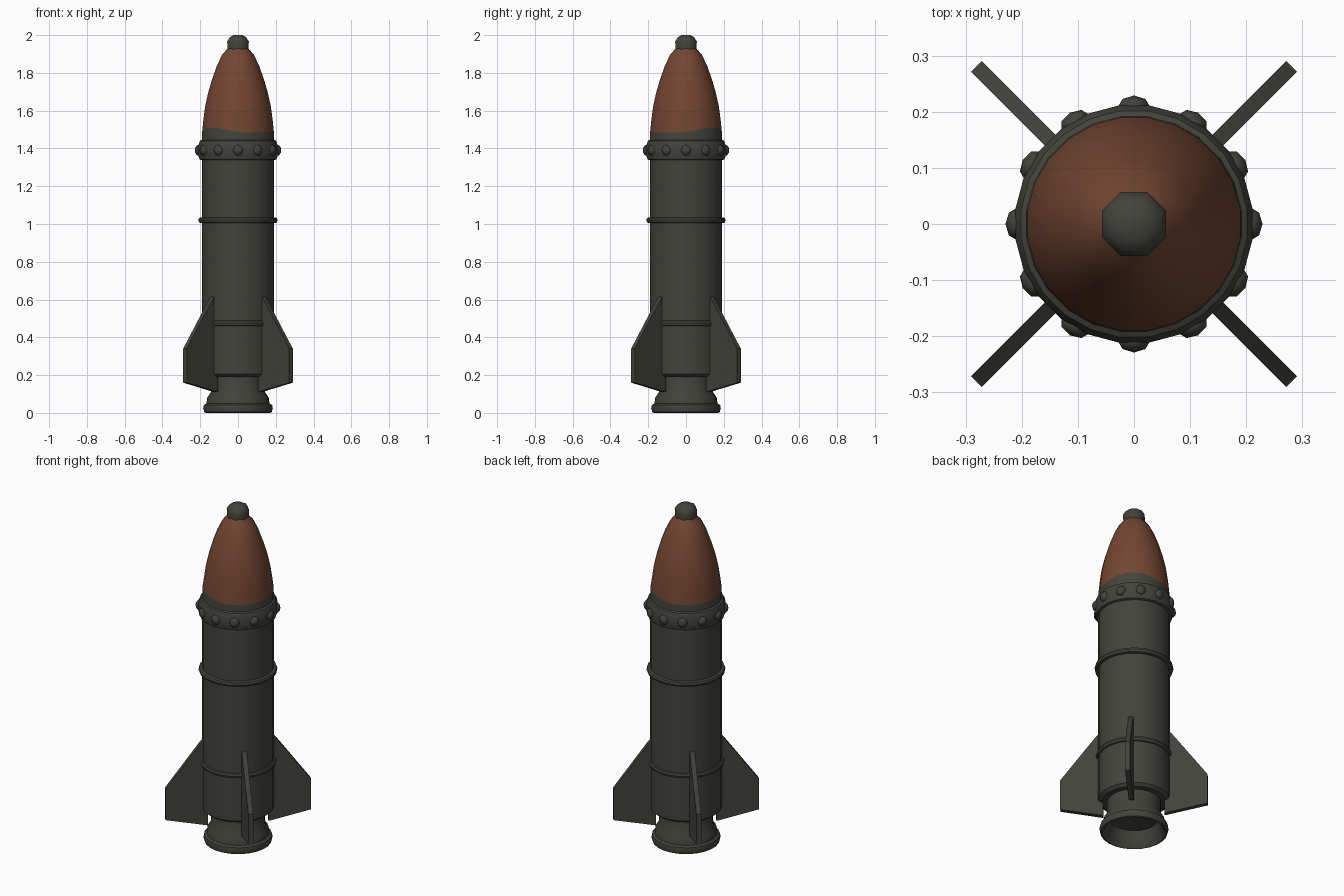
import bpy
import bmesh
from math import sin, cos, pi, radians
from mathutils import Matrix, Vector

if "Cube" in bpy.data.objects:
    bpy.data.objects.remove(bpy.data.objects["Cube"], do_unlink=True)


def material(name, rgb):
    mat = bpy.data.materials.new(name)
    mat.use_nodes = True
    mat.diffuse_color = (*rgb, 1)
    mat.node_tree.nodes["Principled BSDF"].inputs["Base Color"].default_value = (*rgb, 1)
    return mat


GREY = material("dark olive grey", (0.056, 0.056, 0.045))
BROWN = material("rust brown", (0.170, 0.061, 0.031))


def finish(name, bm, mat, angle=35):
    bmesh.ops.recalc_face_normals(bm, faces=bm.faces)
    mesh = bpy.data.meshes.new(name)
    bm.to_mesh(mesh)
    bm.free()
    mesh.materials.append(mat)
    obj = bpy.data.objects.new(name, mesh)
    bpy.context.collection.objects.link(obj)
    bpy.ops.object.select_all(action="DESELECT")
    obj.select_set(True)
    bpy.context.view_layer.objects.active = obj
    bpy.ops.object.shade_smooth_by_angle(angle=radians(angle))
    return obj


def lathe(name, profile, mat, sides=24, closed=False, wave_row=None, angle=35):
    """Spin (radius, height) points around z; radius 0 makes a pole."""
    bm = bmesh.new()
    rows = []
    for i, (r, z) in enumerate(profile):
        if r == 0:
            rows.append([bm.verts.new((0, 0, z))] * sides)
            continue
        row = []
        for k in range(sides):
            a = 2 * pi * (k + 0.5) / sides
            lift = 0.025 * max(0, sin(2 * a)) if i == wave_row else 0
            row.append(bm.verts.new((r * cos(a), r * sin(a), z + lift)))
        rows.append(row)
    pairs = list(zip(rows, rows[1:]))
    if closed:
        pairs.append((rows[-1], rows[0]))
    for low, high in pairs:
        for k in range(sides):
            n = (k + 1) % sides
            corners = list(dict.fromkeys((low[k], low[n], high[n], high[k])))
            bm.faces.new(corners)
    return finish(name, bm, mat, angle)


# Main tube
lathe("body", [(0, 0.19), (0.175, 0.19), (0.193, 0.205), (0.193, 1.36)], GREY)

# Open exhaust nozzle, with its hollow underside
lathe("nozzle", [(0.145, 0.20), (0.145, 0.11), (0.165, 0.08), (0.168, 0.05),
                 (0.182, 0.042), (0.186, 0.025), (0.180, 0.004), (0.172, 0),
                 (0.162, 0.01), (0.13, 0.09), (0, 0.11)], GREY)

# Hoops around the tube
for label, height, radius in (("lower", 0.475, 0.205), ("middle", 1.02, 0.212)):
    lathe(label + "_hoop", [(0.185, height - 0.017), (radius - 0.004, height - 0.012),
                            (radius, height), (radius - 0.004, height + 0.012),
                            (0.185, height + 0.017)], GREY, closed=True)

# Collar under the nose
lathe("collar", [(0.185, 1.335), (0.205, 1.342), (0.213, 1.365), (0.213, 1.415),
                 (0.203, 1.44), (0.185, 1.45)], GREY, closed=True)

# Nose cone, with its painted lower edge in the tube colour
nose = lathe("nose_cone", [(0.194, 1.42), (0.191, 1.485), (0.184, 1.56), (0.174, 1.63),
                           (0.158, 1.70), (0.137, 1.77), (0.112, 1.84),
                           (0.085, 1.895), (0.055, 1.93)], BROWN, wave_row=1)
nose.data.materials.append(GREY)
for face in nose.data.polygons:
    if min(nose.data.vertices[v].co.z for v in face.vertices) < 1.45:
        face.material_index = 1

# Eight-sided fuse cap
lathe("nose_cap", [(0.060, 1.925), (0.062, 1.965), (0.048, 1.988), (0.026, 2.0),
                   (0, 2.0)], GREY, sides=8, angle=50)

# Domed rivets around the collar
for i in range(12):
    bm = bmesh.new()
    bmesh.ops.create_uvsphere(bm, u_segments=8, v_segments=6, radius=1)
    bmesh.ops.scale(bm, verts=bm.verts, vec=Vector((0.021, 0.029, 0.029)))
    bmesh.ops.translate(bm, verts=bm.verts, vec=Vector((0.208, 0, 1.39)))
    bmesh.ops.rotate(bm, verts=bm.verts, matrix=Matrix.Rotation(i * pi / 6, 3, "Z"))
    finish("rivet_%d" % (i + 1), bm, GREY, 50)

# Four diagonal fins
FIN = [(0.165, 0.11), (0.397, 0.16), (0.397, 0.34), (0.205, 0.60), (0.165, 0.64)]
for i, label in enumerate(("back_left", "back_right", "front_right", "front_left")):
    bm = bmesh.new()
    base = bm.faces.new([bm.verts.new((r, -0.0135, z)) for r, z in FIN])
    grown = bmesh.ops.extrude_face_region(bm, geom=[base])["geom"]
    bmesh.ops.translate(bm, vec=Vector((0, 0.027, 0)),
                        verts=[g for g in grown if isinstance(g, bmesh.types.BMVert)])
    bmesh.ops.rotate(bm, verts=bm.verts, matrix=Matrix.Rotation(pi / 4 + i * pi / 2, 3, "Z"))
    finish(label + "_fin", bm, GREY)
